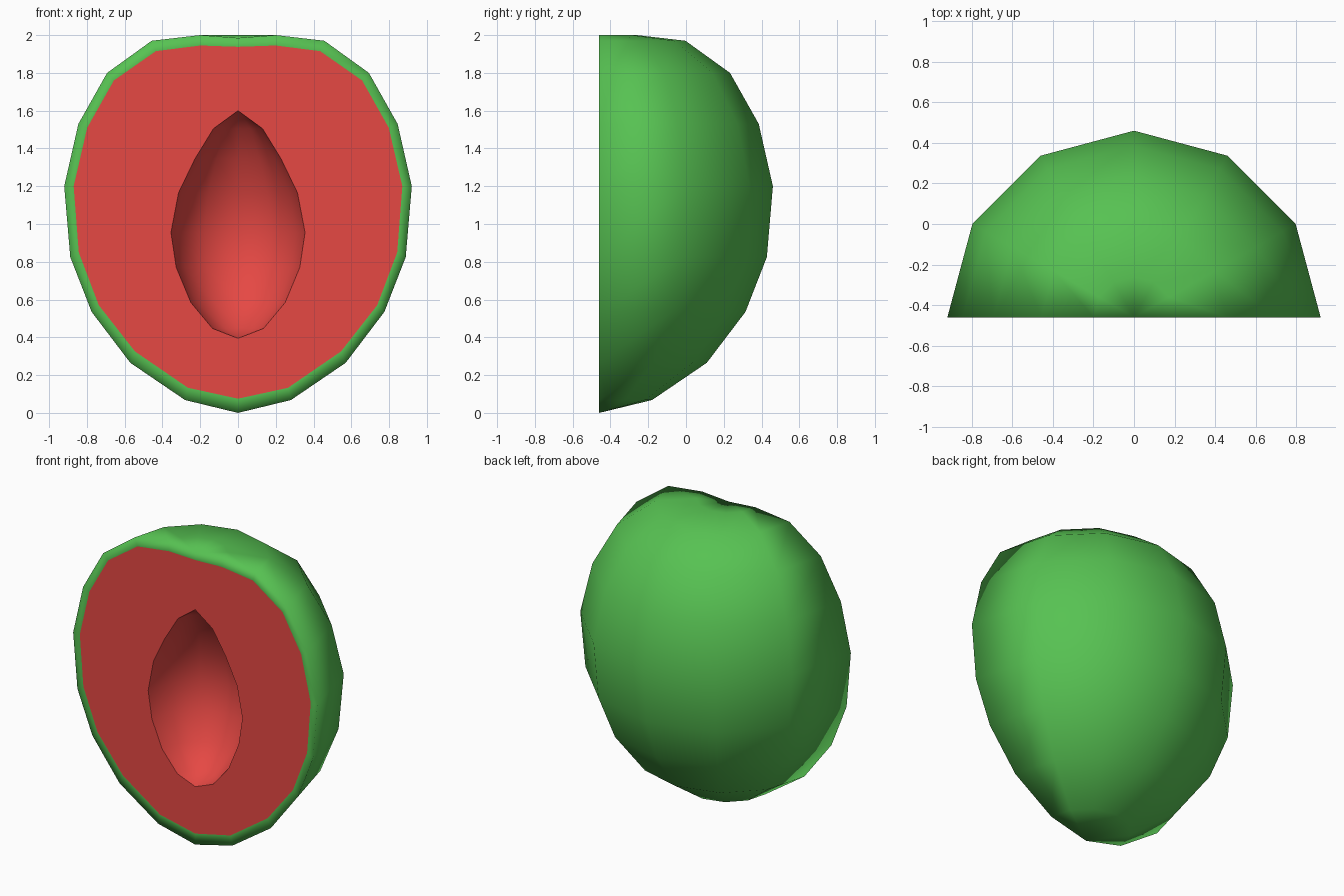
import bpy, bmesh, math

if "Cube" in bpy.data.objects:
    bpy.data.objects.remove(bpy.data.objects["Cube"])

CUT_Y = -0.46   # plane of the sliced face
STEPS = 6       # sides around the half revolution

# Half profiles (radius, height), bottom to top
SKIN = [(0, 0), (0.28, 0.068), (0.57, 0.265), (0.775, 0.535), (0.888, 0.825), (0.92, 1.2),
        (0.845, 1.53), (0.693, 1.80), (0.457, 1.97), (0.2, 2.0), (0, 1.985)]
FLESH = [(0, 0.075), (0.265, 0.133), (0.545, 0.325), (0.737, 0.57), (0.843, 0.85), (0.87, 1.2),
         (0.798, 1.51), (0.657, 1.76), (0.435, 1.915), (0.2, 1.945), (0, 1.938)]
PIT = [(0, 0.395), (0.135, 0.447), (0.25, 0.585), (0.327, 0.77), (0.355, 0.955),
       (0.315, 1.165), (0.228, 1.345), (0.13, 1.505), (0, 1.6)]


def material(name, color):
    m = bpy.data.materials.new(name)
    m.diffuse_color = (*color, 1)
    m.use_nodes = True
    m.node_tree.nodes["Principled BSDF"].inputs["Base Color"].default_value = m.diffuse_color
    return m


def outline(bm, profile):
    """Closed mirrored loop of vertices in the cut plane."""
    pts = profile + [(-r, z) for r, z in profile[-2:0:-1]]
    return [bm.verts.new((x, CUT_Y, z)) for x, z in pts]


def half_lathe(bm, profile):
    """Half revolution behind the cut plane, with single pole vertices."""
    rings = []
    for r, z in profile:
        n = STEPS + 1 if r else 1
        rings.append([bm.verts.new((r * math.cos(math.pi * i / STEPS),
                                    CUT_Y + r * math.sin(math.pi * i / STEPS), z))
                      for i in range(n)])
    for a, b in zip(rings, rings[1:]):
        for i in range(STEPS):
            quad = [a[min(i, len(a) - 1)], a[min(i + 1, len(a) - 1)],
                    b[min(i + 1, len(b) - 1)], b[min(i, len(b) - 1)]]
            bm.faces.new(list(dict.fromkeys(quad)))


def finish(bm, name, mat, smooth):
    for f in bm.faces:
        f.smooth = smooth
    me = bpy.data.meshes.new(name)
    bm.to_mesh(me)
    bm.free()
    me.materials.append(mat)
    bpy.context.collection.objects.link(bpy.data.objects.new(name, me))


green = material("green skin", (0.095, 0.54, 0.085))
red = material("red flesh", (0.79, 0.065, 0.057))

# Outer skin with its rim on the cut face
bm = bmesh.new()
half_lathe(bm, SKIN)
outer, inner = outline(bm, SKIN), outline(bm, FLESH)
for i in range(len(outer)):
    j = (i + 1) % len(outer)
    bm.faces.new((outer[i], outer[j], inner[j], inner[i]))
bmesh.ops.remove_doubles(bm, verts=bm.verts[:], dist=0.0005)
finish(bm, "skin", green, True)

# Flat flesh face with a hole for the pit
bm = bmesh.new()
for profile in (FLESH, PIT):
    loop = outline(bm, profile)
    for i, v in enumerate(loop):
        bm.edges.new((v, loop[(i + 1) % len(loop)]))
bmesh.ops.triangle_fill(bm, edges=bm.edges[:], use_beauty=True, normal=(0, -1, 0))
bm.normal_update()
bmesh.ops.reverse_faces(bm, faces=[f for f in bm.faces if f.normal.y > 0])
finish(bm, "flesh_face", red, False)

# Hollow left by the pit, facing inwards
bm = bmesh.new()
half_lathe(bm, PIT)
bmesh.ops.reverse_faces(bm, faces=bm.faces[:])
finish(bm, "pit_hollow", red, True)
